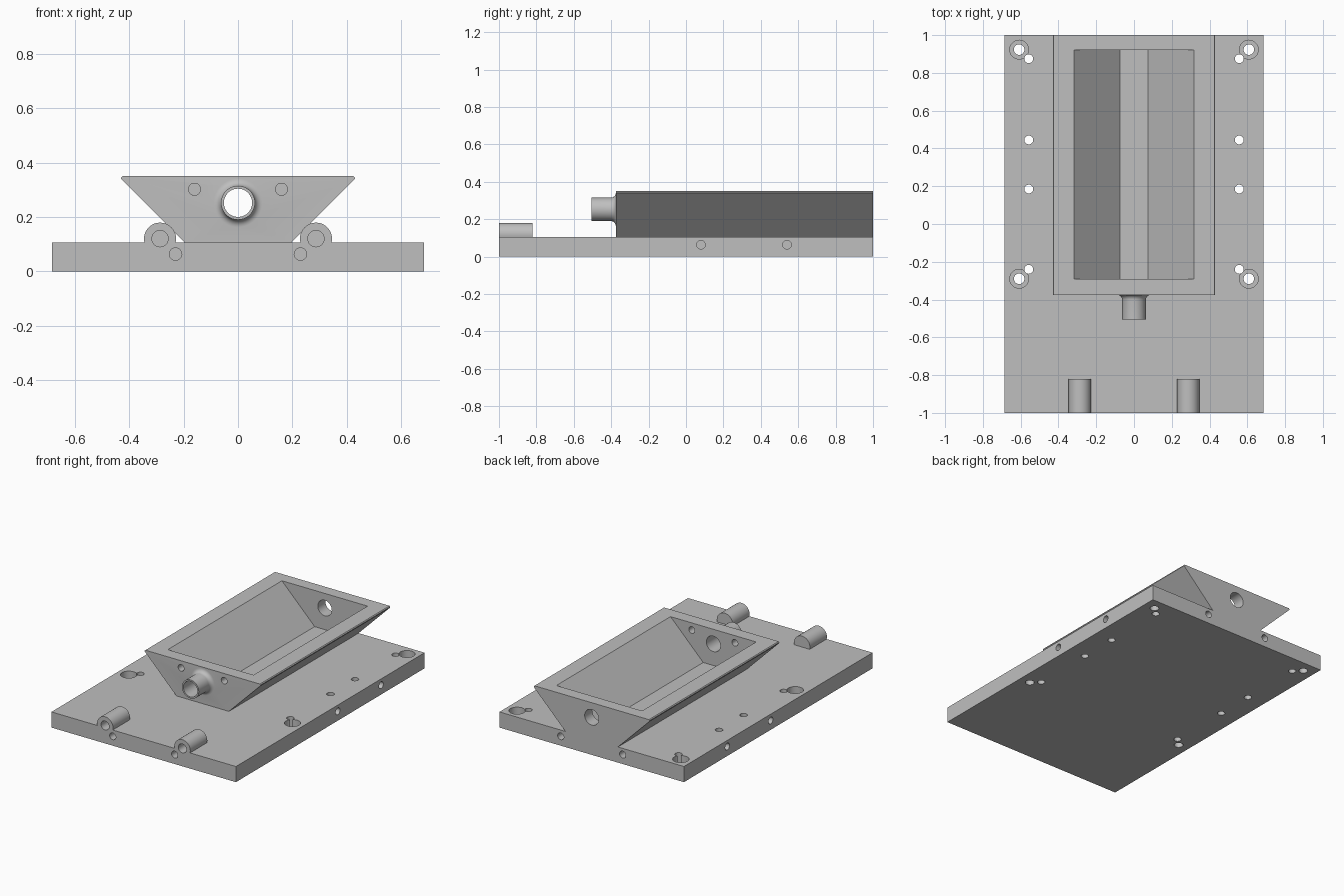
import bpy, bmesh, math
from mathutils import Matrix, Vector

if "Cube" in bpy.data.objects:
    bpy.data.objects.remove(bpy.data.objects["Cube"])

metal = bpy.data.materials.new("machined grey")
metal.diffuse_color = (0.52, 0.52, 0.52, 1)
metal.use_nodes = True
metal.node_tree.nodes["Principled BSDF"].inputs["Base Color"].default_value = metal.diffuse_color


def finish(name, bm):
    bmesh.ops.recalc_face_normals(bm, faces=bm.faces)
    me = bpy.data.meshes.new(name)
    bm.to_mesh(me)
    bm.free()
    me.materials.append(metal)
    ob = bpy.data.objects.new(name, me)
    bpy.context.collection.objects.link(ob)
    return ob


def prism(name, profile, y0, y1):
    """Extrude an x-z outline along y."""
    bm = bmesh.new()
    face = bm.faces.new([bm.verts.new((x, y0, z)) for x, z in profile])
    ext = bmesh.ops.extrude_face_region(bm, geom=[face])
    verts = [v for v in ext["geom"] if isinstance(v, bmesh.types.BMVert)]
    bmesh.ops.translate(bm, verts=verts, vec=(0, y1 - y0, 0))
    return finish(name, bm)


def rod(name, start, end, r, seg=32):
    a, b = Vector(start), Vector(end)
    d = b - a
    rot = Vector((0, 0, 1)).rotation_difference(d).to_matrix().to_4x4()
    bm = bmesh.new()
    bmesh.ops.create_cone(bm, cap_ends=True, segments=seg, radius1=r, radius2=r,
                          depth=d.length, matrix=Matrix.Translation((a + b) / 2) @ rot)
    return finish(name, bm)


def combine(body, other, op):
    mod = body.modifiers.new(op.lower(), "BOOLEAN")
    mod.operation, mod.solver, mod.object = op, "EXACT", other
    bpy.context.view_layer.objects.active = body
    bpy.ops.object.modifier_apply(modifier=mod.name)
    bpy.data.objects.remove(other)


TOP = 0.105          # upper face of the plate
PIPE_Z = 0.252

# Base plate
body = prism("base_plate_with_trough",
             [(-0.685, 0), (0.685, 0), (0.685, TOP), (-0.685, TOP)], -1, 1)

# Flared trough block with a softened rim
half = [(0.195, 0.05), (0.195, TOP), (0.425, 0.335), (0.43, 0.34),
        (0.43, 0.345), (0.425, 0.35)]
block = prism("trough", half + [(-x, z) for x, z in reversed(half)], -0.375, 1)
combine(body, block, "UNION")

# Inlet pipe with a flared root, turned around the y axis
R, F, N = 0.0625, 0.027, 48
outline = [(-0.505, R)]
for i in range(7):
    a = math.radians(15 * i)
    outline.append((-0.375 - F + F * math.sin(a), R + F - F * math.cos(a)))
outline.append((-0.34, R + F))
bm = bmesh.new()
rings = [[bm.verts.new((r * math.cos(2 * math.pi * k / N), y,
                        PIPE_Z + r * math.sin(2 * math.pi * k / N)))
          for k in range(N)] for y, r in outline]
for p, q in zip(rings, rings[1:]):
    for k in range(N):
        bm.faces.new((p[k], p[(k + 1) % N], q[(k + 1) % N], q[k]))
bm.faces.new(rings[0])
bm.faces.new(rings[-1])
combine(body, finish("inlet_pipe", bm), "UNION")

# Hinge barrels at the front edge
for s in (-1, 1):
    x = s * 0.287
    combine(body, rod("barrel", (x, -1, 0.12), (x, -0.82, 0.12), 0.059, 48), "UNION")

# Trough cavity and the bore through pipe and rear wall
combine(body, prism("cavity", [(-0.075, 0.107), (0.075, 0.107), (0.318, 0.35), (0.318, 0.4),
                               (-0.318, 0.4), (-0.318, 0.35)], -0.29, 0.92), "DIFFERENCE")
combine(body, rod("bore", (0, -0.6, PIPE_Z), (0, 1.1, PIPE_Z), 0.052, 48), "DIFFERENCE")

# Drilled holes, mirrored left and right: start, end, radius
holes = [((0.287, -1.1, 0.12), (0.287, -0.82, 0.12), 0.03),      # hinge pin
         ((0.16, -0.5, 0.302), (0.16, -0.2, 0.302), 0.022),      # front wall
         ((0.23, -1.1, 0.063), (0.23, -0.88, 0.063), 0.023),     # front edge
         ((0.23, 1.1, 0.063), (0.23, 0.88, 0.063), 0.023)]       # rear edge
for y in (0.08, 0.54):                                           # side edges
    holes.append(((0.8, y, 0.063), (0.60, y, 0.063), 0.023))
for y in (0.875, 0.445, 0.185, -0.24):                           # small plate holes
    holes.append(((0.557, y, -0.1), (0.557, y, 0.2), 0.0235))
for y in (0.923, -0.29):                                         # counterbored bolts
    holes.append(((0.608, y, -0.1), (0.608, y, 0.2), 0.028))
    holes.append(((0.608, y, 0.045), (0.608, y, 0.2), 0.05))
for a, b, r in holes:
    for s in (-1, 1):
        combine(body, rod("drill", (s * a[0], *a[1:]), (s * b[0], *b[1:]), r), "DIFFERENCE")

# Smooth round surfaces, keep edges sharp
bpy.ops.object.select_all(action="DESELECT")
body.select_set(True)
bpy.context.view_layer.objects.active = body
bpy.ops.object.shade_smooth_by_angle(angle=math.radians(30))
